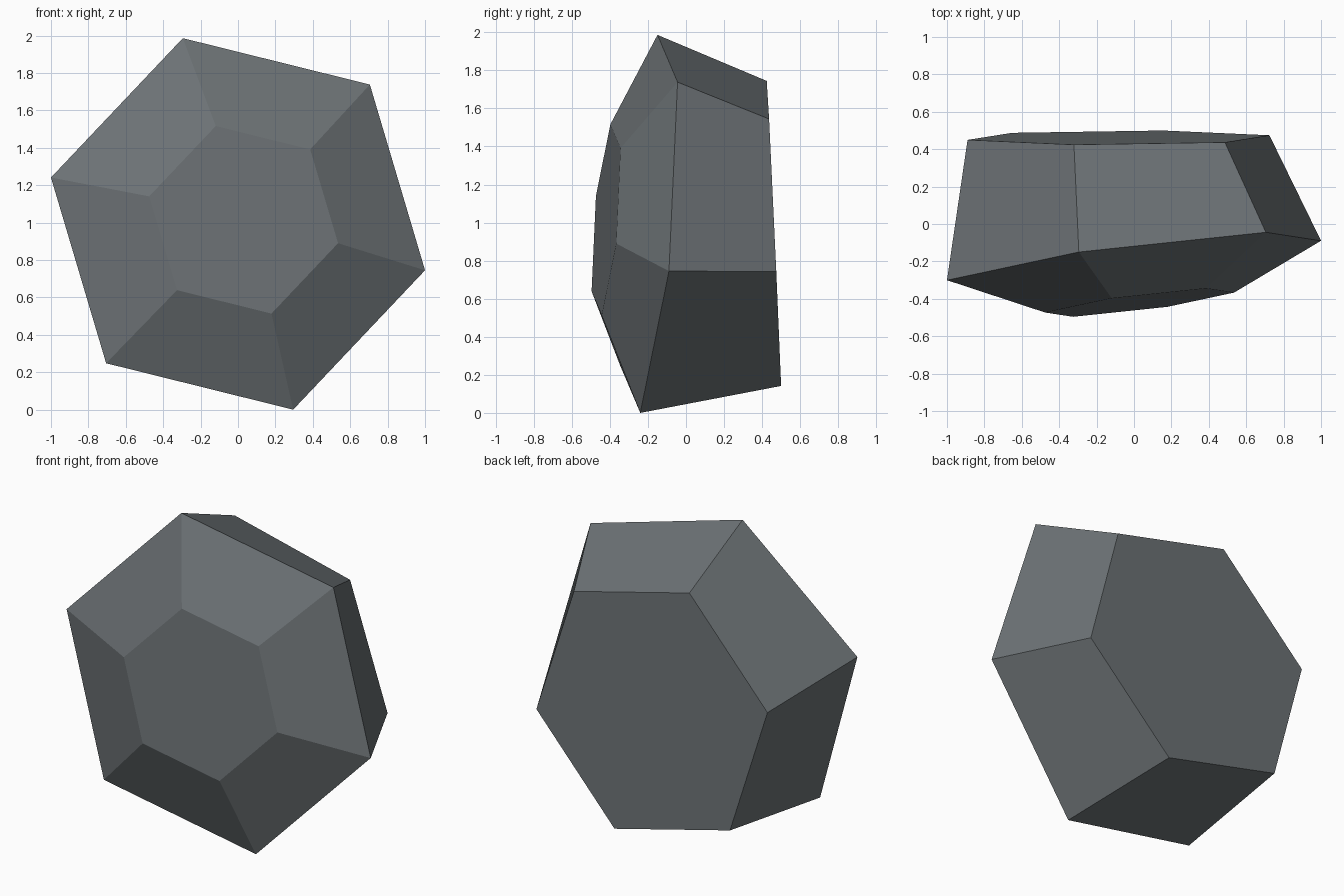
import bpy, bmesh
from mathutils import Vector

if "Cube" in bpy.data.objects:
    bpy.data.objects.remove(bpy.data.objects["Cube"])

# Slate grey stone colour
grey = bpy.data.materials.new("slate_grey")
grey.diffuse_color = (0.15, 0.168, 0.178, 1)
grey.use_nodes = True
grey.node_tree.nodes["Principled BSDF"].inputs["Base Color"].default_value = grey.diffuse_color

# Half of the skewed hexagon outline (x, z); the other half is its mirror through the centre
half = [(-0.295, 0.993), (0.705, 0.745), (1.0, -0.248)]
outline = half + [(-x, -z) for x, z in half]


def ring(bm, centre, scale, slope_x, slope_z):
    """Hexagon lying in a plane tilted by the given slopes."""
    cx, cy, cz = centre
    return [bm.verts.new(Vector((cx + x * scale,
                                 cy + (x * slope_x + z * slope_z) * scale,
                                 cz + z * scale))) for x, z in outline]


bm = bmesh.new()
# Front facet, widest girdle and back facet
rings = [
    ring(bm, (0.03, -0.42, 1.015), 0.505, 0.126, 0.083),
    ring(bm, (0.0, -0.195, 0.993), 1.0, 0.126, 0.083),
    ring(bm, (-0.083, 0.462, 0.943), 0.807, 0.004, -0.046),
]
# Facets between neighbouring rings
for a, b in zip(rings, rings[1:]):
    for i in range(6):
        j = (i + 1) % 6
        bm.faces.new((a[i], a[j], b[j], b[i]))
# Front and back caps
bm.faces.new(rings[0])
bm.faces.new(rings[-1])
bmesh.ops.recalc_face_normals(bm, faces=bm.faces[:])

mesh = bpy.data.meshes.new("faceted_rock")
bm.to_mesh(mesh)
bm.free()
mesh.materials.append(grey)
bpy.context.collection.objects.link(bpy.data.objects.new("faceted_rock", mesh))
